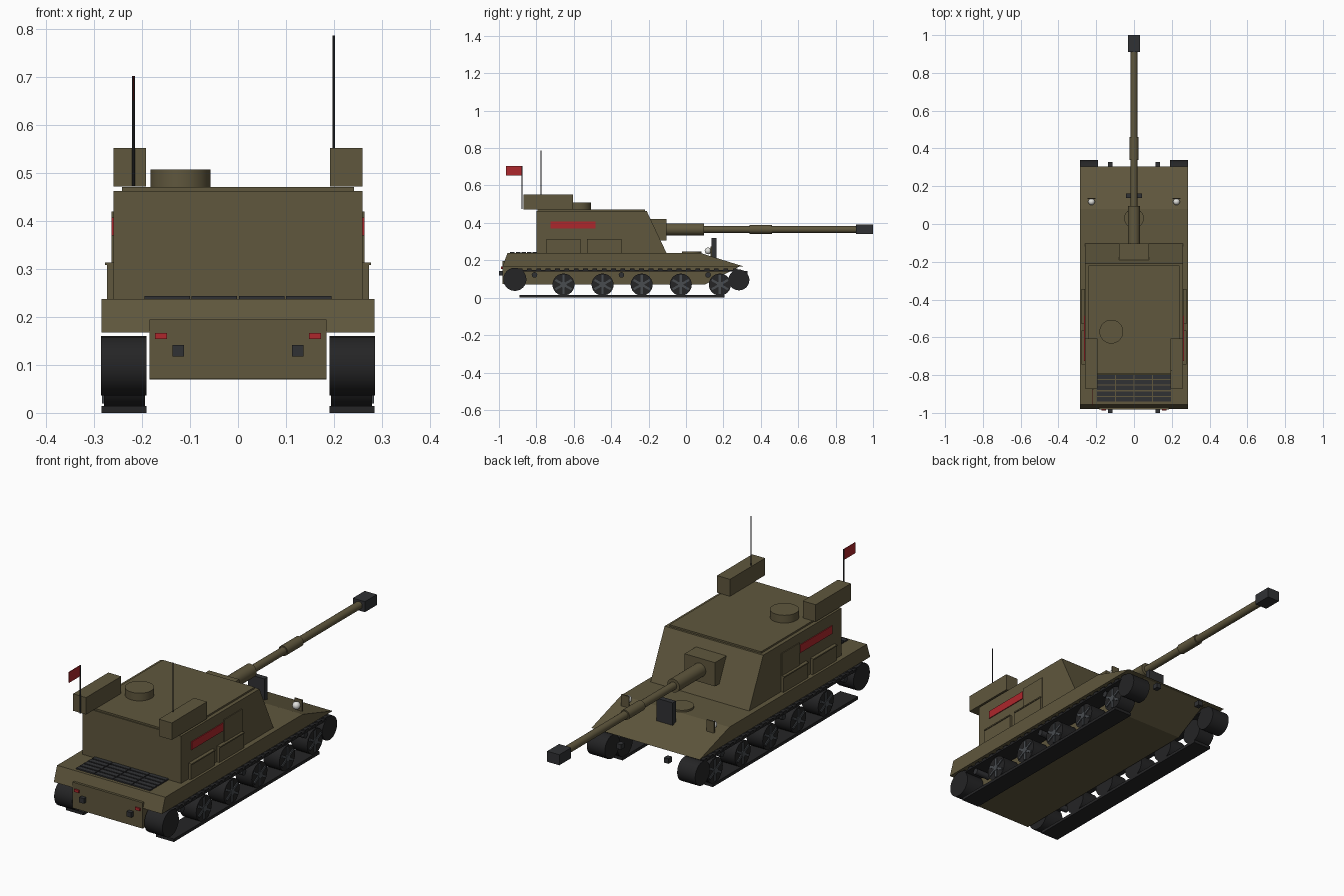
import bpy, bmesh, math
from mathutils import Matrix, Vector

old = bpy.data.objects.get("Cube")
if old:
    bpy.data.objects.remove(old, do_unlink=True)


def material(name, r, g, b):
    m = bpy.data.materials.new(name)
    m.use_nodes = True
    m.diffuse_color = (r, g, b, 1)
    node = next(n for n in m.node_tree.nodes if n.type == "BSDF_PRINCIPLED")
    node.inputs["Base Color"].default_value = (r, g, b, 1)
    node.inputs["Roughness"].default_value = 0.8
    return m


OLIVE = material("olive paint", 0.115, 0.095, 0.047)
RUBBER = material("black rubber", 0.018, 0.018, 0.019)
METAL = material("dark metal", 0.03, 0.031, 0.034)
GREY = material("wheel grey", 0.065, 0.072, 0.08)
RED = material("red", 0.42, 0.02, 0.025)
LAMP = material("lamp glass", 0.75, 0.75, 0.72)


def finish(name, bm, mat, smooth=False):
    bmesh.ops.recalc_face_normals(bm, faces=bm.faces)
    me = bpy.data.meshes.new(name)
    bm.to_mesh(me)
    bm.free()
    me.materials.append(mat)
    ob = bpy.data.objects.new(name, me)
    bpy.context.collection.objects.link(ob)
    if smooth:
        bpy.ops.object.select_all(action="DESELECT")
        ob.select_set(True)
        bpy.context.view_layer.objects.active = ob
        bpy.ops.object.shade_smooth_by_angle(angle=math.radians(40))
    return ob


def add_box(bm, x, y, z, turn=Matrix()):
    """Box spanning the (low, high) pairs x, y, z."""
    mid = Vector([sum(p) / 2 for p in (x, y, z)])
    size = [p[1] - p[0] for p in (x, y, z)]
    bmesh.ops.create_cube(bm, size=1, matrix=turn @ Matrix.Translation(mid) @ Matrix.Diagonal((*size, 1)))


def box(name, x, y, z, mat=OLIVE):
    bm = bmesh.new()
    add_box(bm, x, y, z)
    return finish(name, bm, mat)


def rod(name, centre, radius, length, axis, mat=OLIVE, sides=24):
    bm = bmesh.new()
    turn = Vector((0, 0, 1)).rotation_difference(Vector(axis)).to_matrix().to_4x4()
    bmesh.ops.create_cone(bm, cap_ends=True, segments=sides, radius1=radius, radius2=radius,
                          depth=length, matrix=Matrix.Translation(centre) @ turn)
    return finish(name, bm, mat, True)


def prism(name, profile, half_width, mat=OLIVE):
    """Side profile of (y, z) points extruded across x."""
    bm = bmesh.new()
    face = bm.faces.new([bm.verts.new((-half_width, y, z)) for y, z in profile])
    new = bmesh.ops.extrude_face_region(bm, geom=[face])["geom"]
    bmesh.ops.translate(bm, vec=(2 * half_width, 0, 0),
                        verts=[v for v in new if isinstance(v, bmesh.types.BMVert)])
    return finish(name, bm, mat)


def span(side, a, b):
    return tuple(sorted((side * a, side * b)))


X, Y, Z = (1, 0, 0), (0, 1, 0), (0, 0, 1)

# Hull
prism("upper_hull", [(-0.98, 0.168), (-0.955, 0.238), (0.08, 0.238), (0.305, 0.168)], 0.285)
prism("lower_hull", [(-0.965, 0.07), (0.1, 0.07), (0.29, 0.169), (-0.965, 0.169)], 0.185)
box("rear_plate", (-0.185, 0.185), (-0.982, -0.96), (0.072, 0.195))
rod("driver_hatch", (0, 0.03, 0.241), 0.052, 0.012, Z)
box("travel_lock", (-0.043, 0.043), (0.137, 0.162), (0.21, 0.32), METAL)

# Engine grille: slats crossed by thin dividers
bm = bmesh.new()
for i in range(5):
    y = -0.94 + i * 0.03
    for j in range(4):
        x = -0.195 + j * 0.0985
        add_box(bm, (x, x + 0.0945), (y, y + 0.024), (0.235, 0.244))
finish("engine_grille", bm, METAL)

# Turret
prism("turret", [(-0.8, 0.236), (-0.8, 0.463), (-0.21, 0.463), (-0.103, 0.236)], 0.26)
box("roof_plate", (-0.242, 0.242), (-0.795, -0.22), (0.46, 0.471))
rod("cupola", (-0.12, -0.57, 0.488), 0.063, 0.04, Z, sides=32)

# Gun
GUN = 0.365
box("mantlet", (-0.08, 0.08), (-0.2, -0.104), (0.307, 0.42))
for name, start, end, radius in (("gun_sleeve", -0.11, 0.095, 0.032), ("gun_barrel", 0.09, 0.92, 0.018),
                                 ("fume_extractor", 0.34, 0.46, 0.024)):
    rod(name, (0, (start + end) / 2, GUN), radius, end - start, Y)
box("muzzle_brake", (-0.032, 0.032), (0.91, 1.0), (GUN - 0.025, GUN + 0.025), METAL)

# Antennas and pennant
rod("left_antenna", (0.2, -0.775, 0.63), 0.0025, 0.315, Z, METAL, 8)
rod("right_antenna", (-0.218, -0.877, 0.588), 0.0028, 0.23, Z, METAL, 8)
box("pennant", (-0.2195, -0.2165), (-0.962, -0.878), (0.652, 0.703), RED)


def road_wheel(side, y, name):
    centre = Vector((side * 0.237, y, 0.07))
    rod(name + "_tyre", centre, 0.059, 0.085, X, RUBBER)
    # Raised rim, hub and six spokes on the outer face
    bm = bmesh.new()
    face_x = span(side, 0.279, 0.284)
    for k in range(6):
        turn = Matrix.Translation((0, y, 0.07)) @ Matrix.Rotation(k * math.pi / 3, 4, "X")
        add_box(bm, face_x, (-0.006, 0.006), (0.01, 0.05), turn)
    finish(name + "_spokes", bm, GREY)
    rod(name + "_hub", (side * 0.28, y, 0.07), 0.016, 0.012, X, GREY, 12)


for side, word in ((1, "left"), (-1, "right")):
    # Running gear
    for i in range(5):
        road_wheel(side, -0.655 + i * 0.209, f"{word}_wheel_{i + 1}")
    rod(word + "_drive_wheel", (side * 0.238, -0.915, 0.098), 0.062, 0.095, X, RUBBER)
    rod(word + "_idler_wheel", (side * 0.238, 0.283, 0.095), 0.056, 0.095, X, RUBBER)
    for i, y in enumerate((-0.81, -0.345, 0.118)):
        rod(f"{word}_return_roller_{i + 1}", (side * 0.235, y, 0.122), 0.015, 0.08, X, METAL, 12)

    # Track runs with pads
    wide = span(side, 0.191, 0.285)
    bm = bmesh.new()
    add_box(bm, wide, (-0.89, 0.205), (0, 0.014))
    add_box(bm, wide, (-0.92, 0.28), (0.14, 0.148))
    for i in range(24):
        y = -0.9 + i * 0.05
        add_box(bm, wide, (y, y + 0.025), (0.146, 0.155))
    finish(word + "_track", bm, RUBBER)

    # Turret side stowage, door and stripe
    for i, (y0, y1) in enumerate(((-0.745, -0.565), (-0.53, -0.345))):
        box(f"{word}_stowage_{i + 1}", span(side, 0.25, 0.273), (y0, y1), (0.238, 0.308))
        box(f"{word}_stowage_lid_{i + 1}", span(side, 0.25, 0.277), (y0, y1), (0.308, 0.314))
    box(word + "_door", span(side, 0.255, 0.264), (-0.48, -0.345), (0.24, 0.42))
    box(word + "_stripe", span(side, 0.255, 0.264), (-0.725, -0.485), (0.37, 0.408), RED)
    box(word + "_roof_bin", span(side, 0.192, 0.26), (-0.87, -0.605), (0.472, 0.553))

    # Lights and tow hooks
    box(word + "_lamp_guard", span(side, 0.205, 0.245), (0.132, 0.138), (0.215, 0.275))
    bm = bmesh.new()
    bmesh.ops.create_uvsphere(bm, u_segments=16, v_segments=10, radius=0.018,
                              matrix=Matrix.Translation((side * 0.225, 0.118, 0.25)))
    finish(word + "_headlight", bm, LAMP, True)
    box(word + "_tail_light", span(side, 0.148, 0.173), (-0.988, -0.975), (0.154, 0.167), RED)
    for end, y in (("rear", (-1.0, -0.975)), ("front", (0.3, 0.328))):
        box(f"{word}_{end}_hook", span(side, 0.113, 0.137), y, (0.118, 0.142), METAL)
